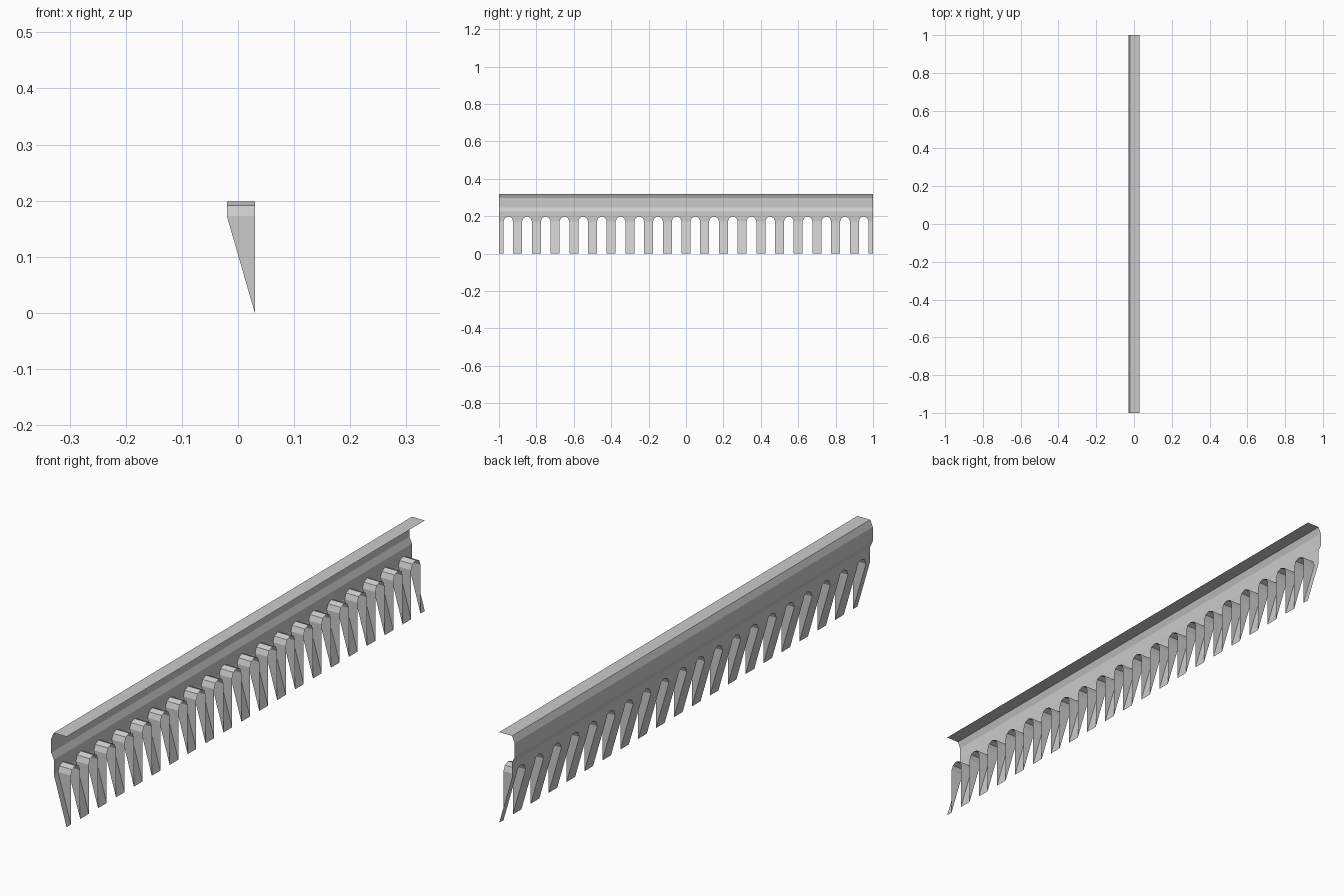
import bpy
import bmesh
from math import pi, cos, sin

cube = bpy.data.objects.get("Cube")
if cube:
    bpy.data.objects.remove(cube, do_unlink=True)

# One grey sheet material
grey = bpy.data.materials.new("sheet grey")
grey.use_nodes = True
colour = (0.6, 0.6, 0.6, 1)
grey.diffuse_color = colour
grey.node_tree.nodes["Principled BSDF"].inputs["Base Color"].default_value = colour

PITCH = 0.1          # spacing of the slots
COUNT = 20
HALF = 0.026         # half width of a slot
SPRING = 0.173       # height where the arch starts
BACK, FRONT = -0.02, 0.03
WALL_TOP = 0.225
START = -1 + PITCH / 2


def sheet(name, faces, repeat=False):
    """Build an open sheet from polygons, optionally repeated along y."""
    bm = bmesh.new()
    for points in faces:
        bm.faces.new([bm.verts.new(p) for p in points])
    bmesh.ops.remove_doubles(bm, verts=bm.verts, dist=0.0001)
    mesh = bpy.data.meshes.new(name)
    bm.to_mesh(mesh)
    bm.free()
    mesh.materials.append(grey)
    obj = bpy.data.objects.new(name, mesh)
    bpy.context.collection.objects.link(obj)
    if repeat:
        obj.location.y = START
        arr = obj.modifiers.new("row", "ARRAY")
        arr.count = COUNT
        arr.use_relative_offset = False
        arr.use_constant_offset = True
        arr.constant_offset_displace = (0, PITCH, 0)
        arr.use_merge_vertices = True
        arr.merge_threshold = 0.0001
    return obj


# Folded top rail: flange, bevel, upright and inward step
profile = [(FRONT, 0.32), (BACK, 0.32), (-0.03, 0.297), (-0.03, 0.247), (BACK, WALL_TOP)]
sheet("top_rail", [
    [(a[0], -1, a[1]), (b[0], -1, b[1]), (b[0], 1, b[1]), (a[0], 1, a[1])]
    for a, b in zip(profile, profile[1:])])

# Arch outline in y and z, shared by the wall and the hoods
arch = [(-HALF * cos(pi * i / 4), SPRING + HALF * sin(pi * i / 4)) for i in range(5)]
edge = PITCH / 2

# Wall with arched cut-outs along its lower edge
outline = [(-edge, SPRING)] + arch + [(edge, SPRING)]
sheet("slotted_wall", [
    [(BACK, a[0], a[1]), (BACK, b[0], b[1]), (BACK, b[0], WALL_TOP), (BACK, a[0], WALL_TOP)]
    for a, b in zip(outline, outline[1:])], repeat=True)

# Sloping teeth on both sides of each slot
sheet("teeth", [
    [(BACK, a, SPRING), (FRONT, a, 0), (FRONT, b, 0), (BACK, b, SPRING)]
    for a, b in ((-edge, -HALF), (HALF, edge))], repeat=True)

# Open arched hoods with tapering side walls
hood = [[(BACK, *a), (FRONT, *a), (FRONT, *b), (BACK, *b)] for a, b in zip(arch, arch[1:])]
for y in (-HALF, HALF):
    side = [(BACK, y, SPRING), (FRONT, y, 0), (FRONT, y, SPRING)]
    hood.append(side if y < 0 else side[::-1])
sheet("slot_hoods", hood, repeat=True)
